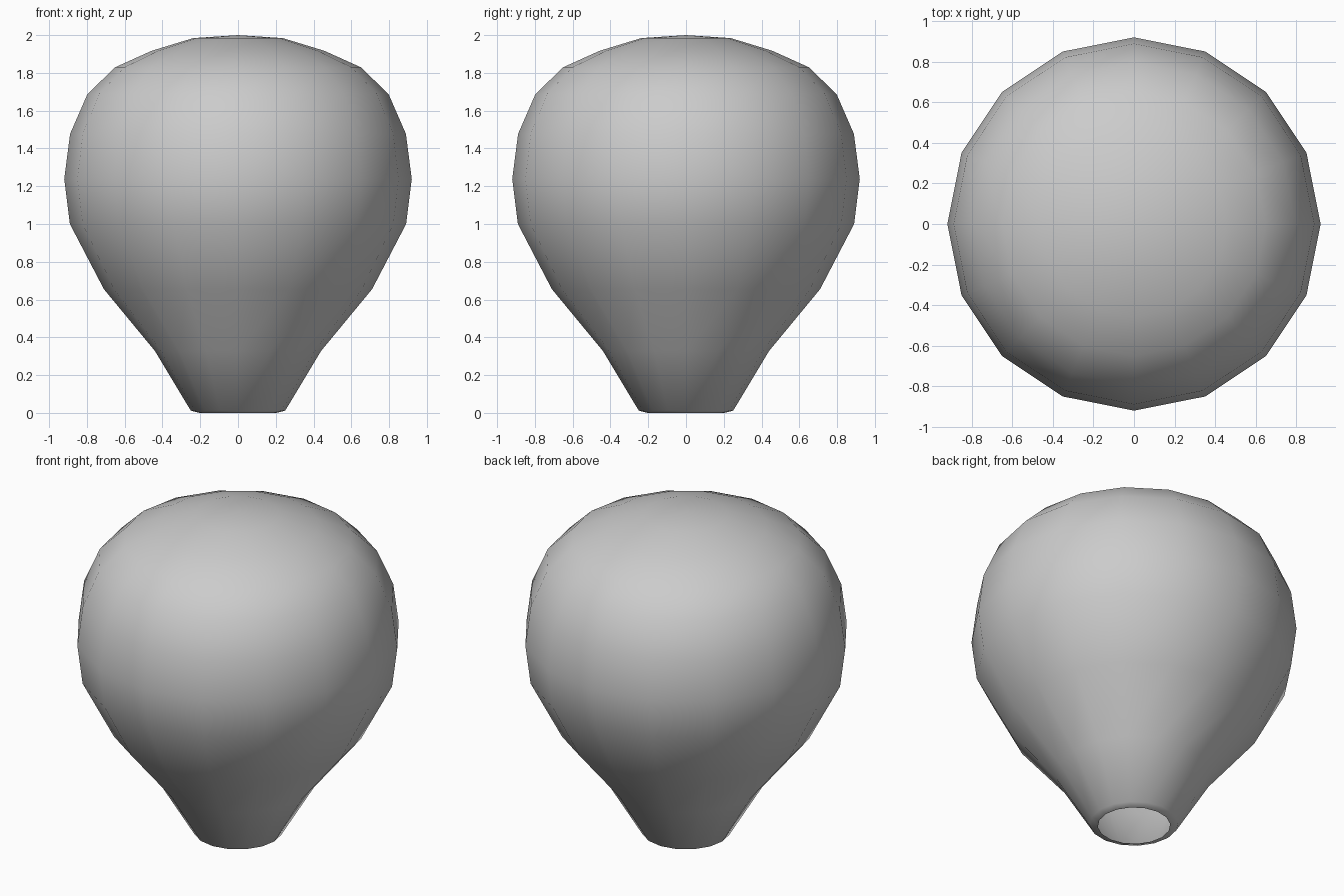
import bpy, bmesh
from math import cos, sin, tau

if "Cube" in bpy.data.objects:
    bpy.data.objects.remove(bpy.data.objects["Cube"])

SIDES = 16
# Profile (radius, height): turned-in lip at the mouth, then up to the crown
PROFILE = [(0.205, 0.0), (0.25, 0.012), (0.44, 0.328), (0.71, 0.655),
           (0.89, 1.0), (0.92, 1.238), (0.889, 1.477), (0.797, 1.688),
           (0.65, 1.83), (0.457, 1.917), (0.238, 1.984)]

bm = bmesh.new()
rings = [[bm.verts.new((r * cos(tau * i / SIDES), r * sin(tau * i / SIDES), z))
          for i in range(SIDES)] for r, z in PROFILE]

# Envelope walls
for low, high in zip(rings, rings[1:]):
    for i in range(SIDES):
        j = (i + 1) % SIDES
        bm.faces.new((low[i], low[j], high[j], high[i]))

# Crown fan; the mouth stays open
tip = bm.verts.new((0, 0, 2.0))
for i in range(SIDES):
    bm.faces.new((rings[-1][i], rings[-1][(i + 1) % SIDES], tip))

for f in bm.faces:
    f.smooth = True
mesh = bpy.data.meshes.new("balloon_envelope")
bm.to_mesh(mesh)
bm.free()
bpy.context.collection.objects.link(bpy.data.objects.new("balloon_envelope", mesh))
